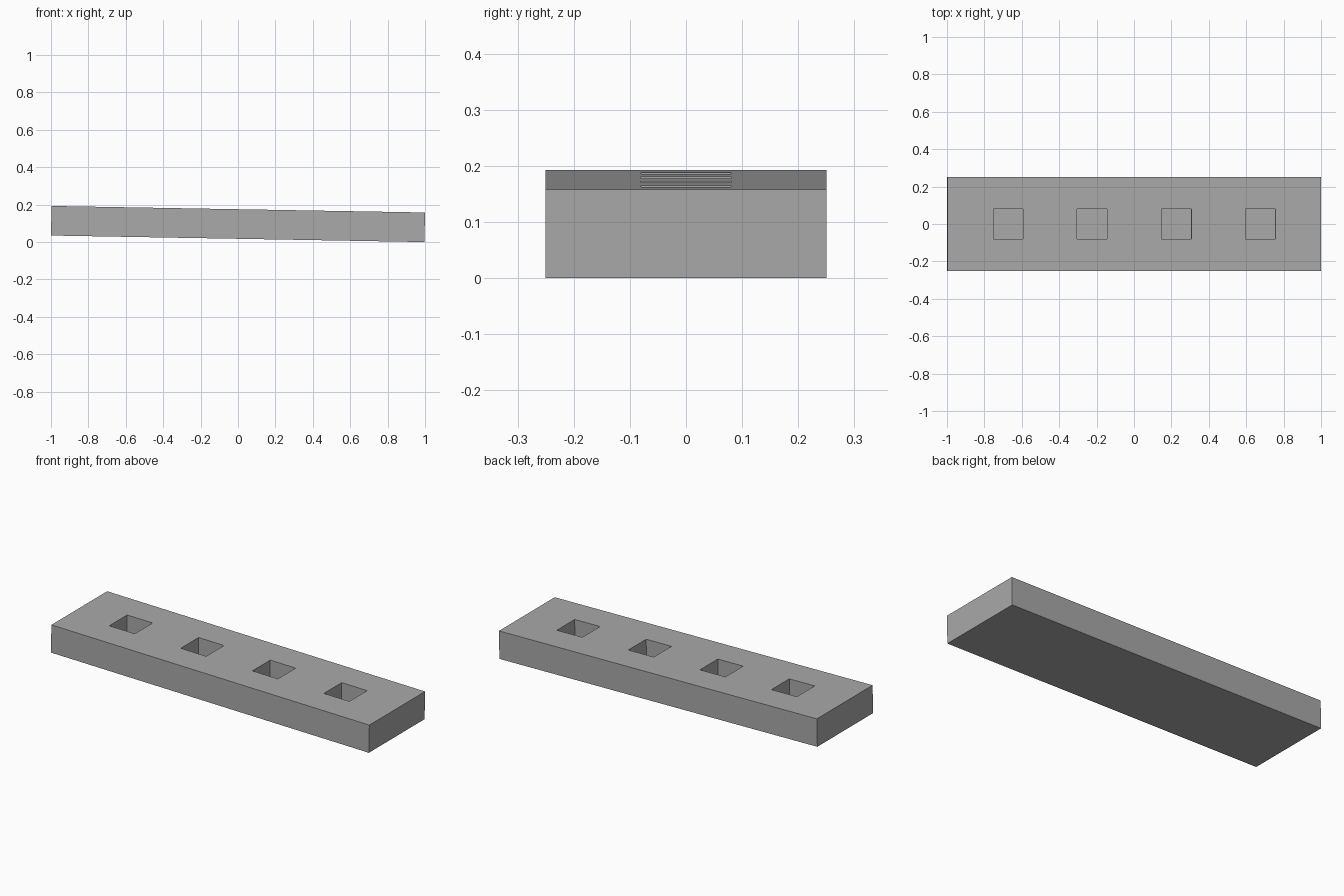
import bpy, bmesh, math
from mathutils import Matrix

if "Cube" in bpy.data.objects:
    bpy.data.objects.remove(bpy.data.objects["Cube"], do_unlink=True)

TILT = math.radians(1.0)
LENGTH, WIDTH, THICK = 1.997, 0.5, 0.158
HOLE, DEPTH = 0.16, 0.1

# Flat grey material
grey = bpy.data.materials.new("plain_grey")
grey.use_nodes = True
colour = (0.4, 0.4, 0.4, 1)
grey.diffuse_color = colour
grey.node_tree.nodes["Principled BSDF"].inputs["Base Color"].default_value = colour

# Top grid lines: the ends of the slab plus both edges of every socket
h = HOLE / 2
xs = [-LENGTH / 2, LENGTH / 2]
for c in (-0.674, -0.225, 0.225, 0.674):
    xs += [c - h, c + h]
xs.sort()
ys = [-WIDTH / 2, -h, h, WIDTH / 2]

bm = bmesh.new()
grid = [[bm.verts.new((x, y, THICK)) for y in ys] for x in xs]
sockets = []
for i in range(len(xs) - 1):
    for j in range(len(ys) - 1):
        face = bm.faces.new((grid[i][j], grid[i + 1][j],
                             grid[i + 1][j + 1], grid[i][j + 1]))
        if i % 2 and j == 1:
            sockets.append(face)

# Slab sides and underside
rim = [e for e in bm.edges if e.is_boundary]
sides = bmesh.ops.extrude_edge_only(bm, edges=rim)["geom"]
lower = [v for v in sides if isinstance(v, bmesh.types.BMVert)]
bmesh.ops.translate(bm, verts=lower, vec=(0, 0, -THICK))
bmesh.ops.holes_fill(bm, edges=[e for e in bm.edges if e.is_boundary], sides=0)

# Square blind sockets sunk into the top
for face in sockets:
    floor = bmesh.ops.extrude_discrete_faces(bm, faces=[face])["faces"][0]
    bmesh.ops.translate(bm, verts=floor.verts, vec=(0, 0, -DEPTH))
bmesh.ops.recalc_face_normals(bm, faces=bm.faces)

# Merge coplanar panels, then tilt and rest the slab on the ground
bmesh.ops.dissolve_limit(bm, angle_limit=0.01, verts=bm.verts, edges=bm.edges)
bm.transform(Matrix.Rotation(TILT, 4, "Y"))
low = min(v.co.z for v in bm.verts)
mid = (min(v.co.x for v in bm.verts) + max(v.co.x for v in bm.verts)) / 2
bmesh.ops.translate(bm, verts=bm.verts, vec=(-mid, 0, -low))

mesh = bpy.data.meshes.new("socketed_slab")
bm.to_mesh(mesh)
bm.free()
mesh.materials.append(grey)
slab = bpy.data.objects.new("socketed_slab", mesh)
bpy.context.collection.objects.link(slab)
